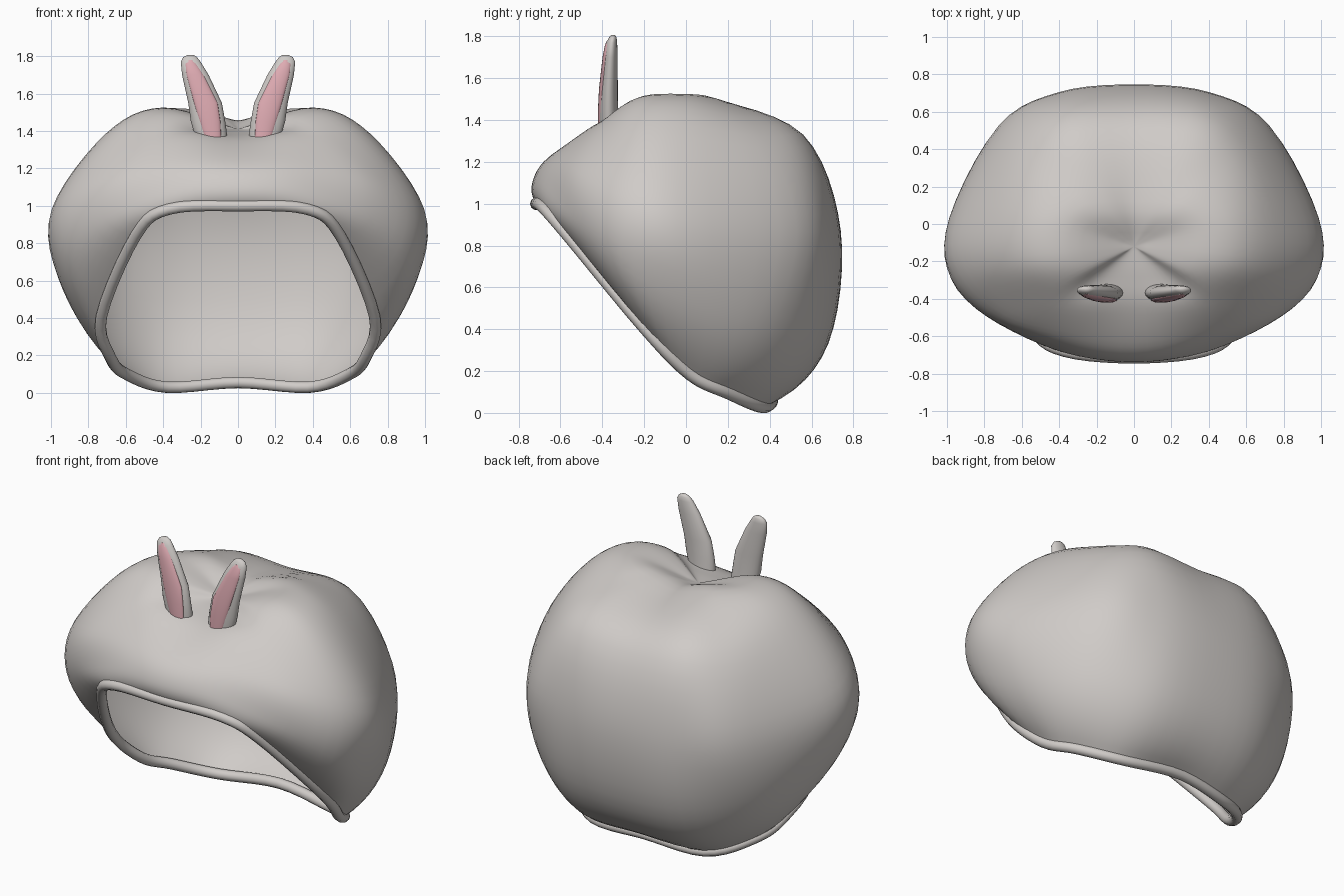
import bpy, bmesh, math
from mathutils import Vector

if "Cube" in bpy.data.objects:
    bpy.data.objects.remove(bpy.data.objects["Cube"])


def material(name, rgb):
    m = bpy.data.materials.new(name)
    m.diffuse_color = (*rgb, 1)
    m.use_nodes = True
    m.node_tree.nodes["Principled BSDF"].inputs["Base Color"].default_value = m.diffuse_color
    return m


GREY = material("warm_grey", (0.63, 0.60, 0.578))
PINK = material("soft_pink", (0.74, 0.41, 0.45))


def catmull(a, b, c, d, t):
    return 0.5 * (2 * b + (c - a) * t + (2 * a - 5 * b + 4 * c - d) * t * t
                  + (3 * b - a - 3 * c + d) * t ** 3)


def smooth_loop(pts, n):
    k = len(pts)
    return [catmull(pts[i - 1], pts[i], pts[(i + 1) % k], pts[(i + 2) % k], j / n)
            for i in range(k) for j in range(n)]


def smooth_path(pts, n):
    # ghost end points give the path a natural curve at both ends
    p = [3 * pts[0] - 3 * pts[1] + pts[2]] + pts + [2 * pts[-1] - pts[-2]]
    out = [catmull(*p[i:i + 4], j / n) for i in range(len(pts) - 1) for j in range(n)]
    return out + [pts[-1]]


def mirrored(half):
    half = [Vector(p) for p in half]
    return half + [Vector((-p.x, p.y, p.z)) for p in half[-2:0:-1]]


def activate(ob):
    bpy.ops.object.select_all(action='DESELECT')
    ob.select_set(True)
    bpy.context.view_layer.objects.active = ob


def finish(bm, name, mat, angle=60):
    bmesh.ops.recalc_face_normals(bm, faces=bm.faces)
    me = bpy.data.meshes.new(name)
    bm.to_mesh(me)
    bm.free()
    me.materials.append(mat)
    ob = bpy.data.objects.new(name, me)
    bpy.context.collection.objects.link(ob)
    activate(ob)
    bpy.ops.object.shade_smooth_by_angle(angle=math.radians(angle))


# Hood guide rings, front centre round to back centre (right half only)
rim = [(0, -.715, 1.0), (.37, -.68, .982), (.545, -.56, .845), (.73, -.2, .41),
       (.68, .02, .185), (.59, .2, .097), (.38, .36, .03), (0, .41, .055)]
lower = [(0, -.735, 1.1), (.36, -.68, 1.09), (.71, -.54, .93), (.93, -.31, .70),
         (.92, .03, .52), (.74, .40, .40), (.42, .63, .34), (0, .68, .33)]
middle = [(0, -.66, 1.22), (.36, -.60, 1.23), (.71, -.50, 1.14), (.96, -.27, 1.02),
          (.975, .03, .93), (.71, .53, .87), (.40, .70, .87), (0, .74, .87)]
upper = [(0, -.45, 1.345), (.27, -.44, 1.375), (.50, -.40, 1.37), (.68, -.23, 1.39),
         (.70, .02, 1.37), (.57, .37, 1.32), (.35, .54, 1.335), (0, .56, 1.32)]
crown = [(0, -.28, 1.39), (.17, -.28, 1.41), (.30, -.27, 1.48), (.39, -.18, 1.52),
         (.39, -.01, 1.525), (.28, .1, 1.515), (.15, .12, 1.49), (0, .12, 1.455)]
pole = Vector((0, -.12, 1.41))

# Hood shell: smooth meridians from the rim up to the crown dimple
rings = [smooth_loop(mirrored(r), 5) for r in (rim, lower, middle, upper, crown)]
bm = bmesh.new()
tip = bm.verts.new(pole)
columns = []
for i in range(len(rings[0])):
    path = smooth_path([r[i] for r in rings] + [pole], 6)
    columns.append([bm.verts.new(p) for p in path[:-1]])
for i, b in enumerate(columns):
    a = columns[i - 1]
    for j in range(len(a) - 1):
        bm.faces.new((a[j], b[j], b[j + 1], a[j + 1]))
    bm.faces.new((a[-1], b[-1], tip))
finish(bm, "hood_shell", GREY)

# Rolled edge round the face opening
cu = bpy.data.curves.new("rolled_edge", 'CURVE')
cu.dimensions = '3D'
cu.bevel_depth = 0.031
cu.bevel_resolution = 3
sp = cu.splines.new('POLY')
sp.points.add(len(rings[0]) - 1)
for q, p in zip(sp.points, rings[0]):
    q.co = (*p, 1)
sp.use_cyclic_u = True
edge = bpy.data.objects.new("rolled_edge", cu)
bpy.context.collection.objects.link(edge)
cu.materials.append(GREY)
activate(edge)
bpy.ops.object.convert(target='MESH')
bpy.ops.object.shade_smooth_by_angle(angle=math.radians(60))

# Ear sections: centre x, z, half width, centre y, half depth
EAR = [(.143, 1.34, .083, -.365, .047), (.146, 1.385, .087, -.368, .047),
       (.160, 1.45, .092, -.370, .045), (.176, 1.55, .090, -.368, .042),
       (.228, 1.70, .071, -.360, .033), (.253, 1.77, .053, -.355, .026),
       (.256, 1.795, .037, -.350, .018), (.254, 1.807, .016, -.348, .008)]
# Lining stands just proud of the ear front
LINING = [(.133, 1.355, .043, -.404, .017), (.150, 1.45, .056, -.404, .017),
          (.172, 1.55, .063, -.399, .017), (.230, 1.70, .046, -.382, .017),
          (.252, 1.76, .032, -.371, .016), (.254, 1.78, .016, -.364, .014)]
SEG = 24


def oval_loft(name, sections, side, mat):
    bm = bmesh.new()
    loops = []
    for cx, z, w, cy, d in sections:
        loops.append([bm.verts.new((side * (cx + w * math.sin(a)), cy - d * math.cos(a), z))
                      for a in (2 * math.pi * k / SEG for k in range(SEG))])
    for lo, hi in zip(loops, loops[1:]):
        for k in range(SEG):
            n = (k + 1) % SEG
            bm.faces.new((lo[k], lo[n], hi[n], hi[k]))
    bm.faces.new(loops[0])
    bm.faces.new(loops[-1])
    finish(bm, name, mat)


for label, side in (("right", 1), ("left", -1)):
    oval_loft(label + "_ear", EAR, side, GREY)
    oval_loft(label + "_ear_lining", LINING, side, PINK)
